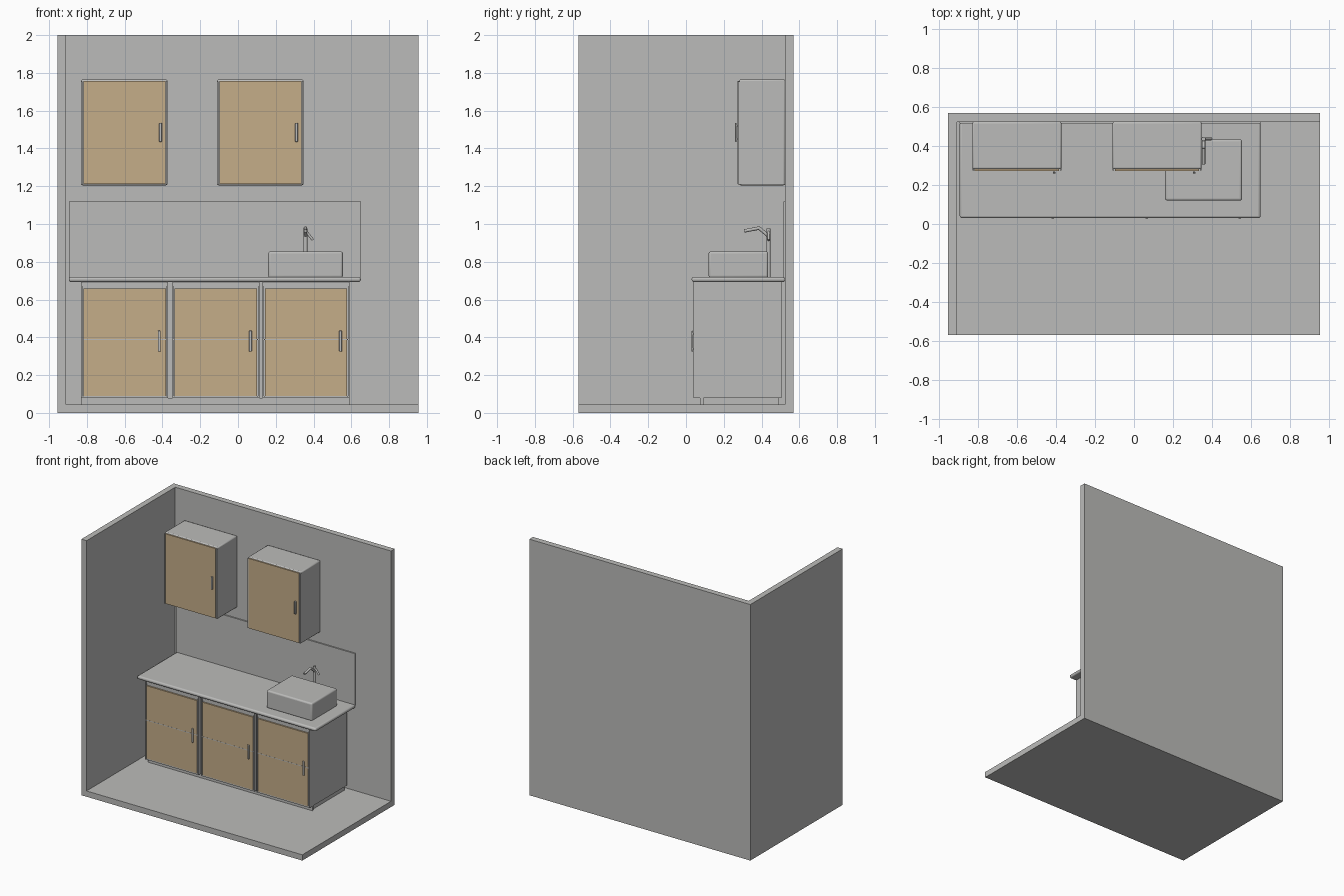
import bpy, bmesh, math
from mathutils import Vector

if "Cube" in bpy.data.objects:
    bpy.data.objects.remove(bpy.data.objects["Cube"])


def material(name, rgb):
    m = bpy.data.materials.new(name)
    m.diffuse_color = (*rgb, 1)
    m.use_nodes = True
    m.node_tree.nodes["Principled BSDF"].inputs["Base Color"].default_value = m.diffuse_color
    return m


GREY = material("light grey", (0.50, 0.50, 0.49))
WOOD = material("pale wood", (0.56, 0.42, 0.25))


def box(name, x, y, z, mat=GREY, bevel=0, segments=2):
    """Box from (min, max) pairs, with optional rounded edges."""
    bm = bmesh.new()
    bmesh.ops.create_cube(bm, size=1)
    for v in bm.verts:
        v.co = [a[0] + (c + 0.5) * (a[1] - a[0]) for c, a in zip(v.co, (x, y, z))]
    mesh = bpy.data.meshes.new(name)
    bm.to_mesh(mesh)
    bm.free()
    ob = bpy.data.objects.new(name, mesh)
    bpy.context.collection.objects.link(ob)
    mesh.materials.append(mat)
    if bevel:
        mod = ob.modifiers.new("Rounding", 'BEVEL')
        mod.width, mod.segments = bevel, segments
    return ob


def rod(name, a, b, radius, sides=16):
    """Cylinder between two points."""
    a, b = Vector(a), Vector(b)
    bpy.ops.mesh.primitive_cylinder_add(vertices=sides, radius=radius,
                                        depth=(b - a).length, location=(a + b) / 2)
    ob = bpy.context.object
    ob.name = name
    ob.rotation_euler = (b - a).to_track_quat('Z', 'Y').to_euler()
    ob.data.materials.append(GREY)
    bpy.ops.object.shade_smooth_by_angle(angle=math.radians(40))
    return ob


def door(name, x, y, z):
    """Wooden door with grey side edges."""
    ob = box(name, x, y, z, WOOD)
    ob.data.materials.append(GREY)
    for p in ob.data.polygons:
        p.material_index = 1 if abs(p.normal.x) > 0.5 else 0


def handle(name, x, y, z0, z1):
    """Bar handle on two short posts; y is the door face."""
    box(name + "_bar", (x - 0.007, x + 0.007), (y - 0.012, y - 0.004), (z0, z1), bevel=0.002)
    for i, z in enumerate((z0 + 0.015, z1 - 0.015)):
        box(f"{name}_post_{i}", (x - 0.004, x + 0.004), (y - 0.006, y + 0.002),
            (z - 0.004, z + 0.004))


# Room shell
box("floor", (-0.955, 0.955), (-0.57, 0.57), (0, 0.045))
box("back_wall", (-0.955, 0.955), (0.525, 0.57), (0.045, 2))
box("left_wall", (-0.955, -0.91), (-0.57, 0.525), (0.045, 2))

# Base cabinets
for i, x in enumerate((-0.83, -0.347, 0.13)):
    w = 0.46
    n = f"base_cabinet_{i}"
    box(n + "_body", (x, x + w), (0.052, 0.505), (0.08, 0.695))
    for s, sx in enumerate((x, x + w - 0.008)):
        box(f"{n}_side_edge_{s}", (sx, sx + 0.008), (0.04, 0.052), (0.08, 0.695))
    box(n + "_bottom_edge", (x + 0.008, x + w - 0.008), (0.042, 0.052), (0.08, 0.09))
    box(n + "_top_rail", (x + 0.008, x + w - 0.008), (0.045, 0.052), (0.672, 0.69))
    door(n + "_door", (x + 0.012, x + w - 0.012), (0.041, 0.052), (0.09, 0.658))
    box(n + "_shelf_edge", (x + 0.008, x + w - 0.008), (0.0403, 0.042), (0.386, 0.392))
    handle(n + "_handle", x + 0.413, 0.041, 0.325, 0.435)
    box(n + "_plinth", (x + 0.012, x + w - 0.012), (0.09, 0.49), (0.045, 0.08))
box("kickboard", (-0.83, 0.59), (0.075, 0.092), (0.045, 0.08))

# Worktop and splashback
box("worktop", (-0.895, 0.65), (0.03, 0.525), (0.693, 0.72), bevel=0.012, segments=4)
box("splashback", (-0.895, 0.65), (0.515, 0.525), (0.715, 1.12))

# Wall cabinets
for i, x in enumerate((-0.83, -0.11)):
    w = 0.457
    n = f"wall_cabinet_{i}"
    box(n + "_body", (x, x + w), (0.282, 0.525), (1.205, 1.765), bevel=0.008)
    door(n + "_door", (x + 0.012, x + w - 0.012), (0.272, 0.284), (1.212, 1.757))
    for s, sx in enumerate((x, x + w - 0.008)):
        box(f"{n}_side_edge_{s}", (sx, sx + 0.008), (0.274, 0.295), (1.21, 1.755))
    handle(n + "_handle", x + 0.42, 0.272, 1.435, 1.535)

# Countertop basin
box("basin", (0.16, 0.555), (0.12, 0.435), (0.715, 0.855), bevel=0.012, segments=4)

# Tap: post, bent spout and side lever
rod("tap_post", (0.357, 0.437, 0.715), (0.357, 0.437, 0.975), 0.011)
rod("tap_spout_rise", (0.357, 0.435, 0.938), (0.357, 0.385, 0.98), 0.009)
rod("tap_spout", (0.357, 0.39, 0.979), (0.357, 0.308, 0.963), 0.009)
rod("tap_lever", (0.357, 0.437, 0.965), (0.397, 0.437, 0.915), 0.007)

# Smooth the rounded edges
for ob in bpy.context.scene.objects:
    if ob.modifiers:
        bpy.ops.object.select_all(action='DESELECT')
        ob.select_set(True)
        bpy.context.view_layer.objects.active = ob
        bpy.ops.object.shade_smooth_by_angle(angle=math.radians(35))
